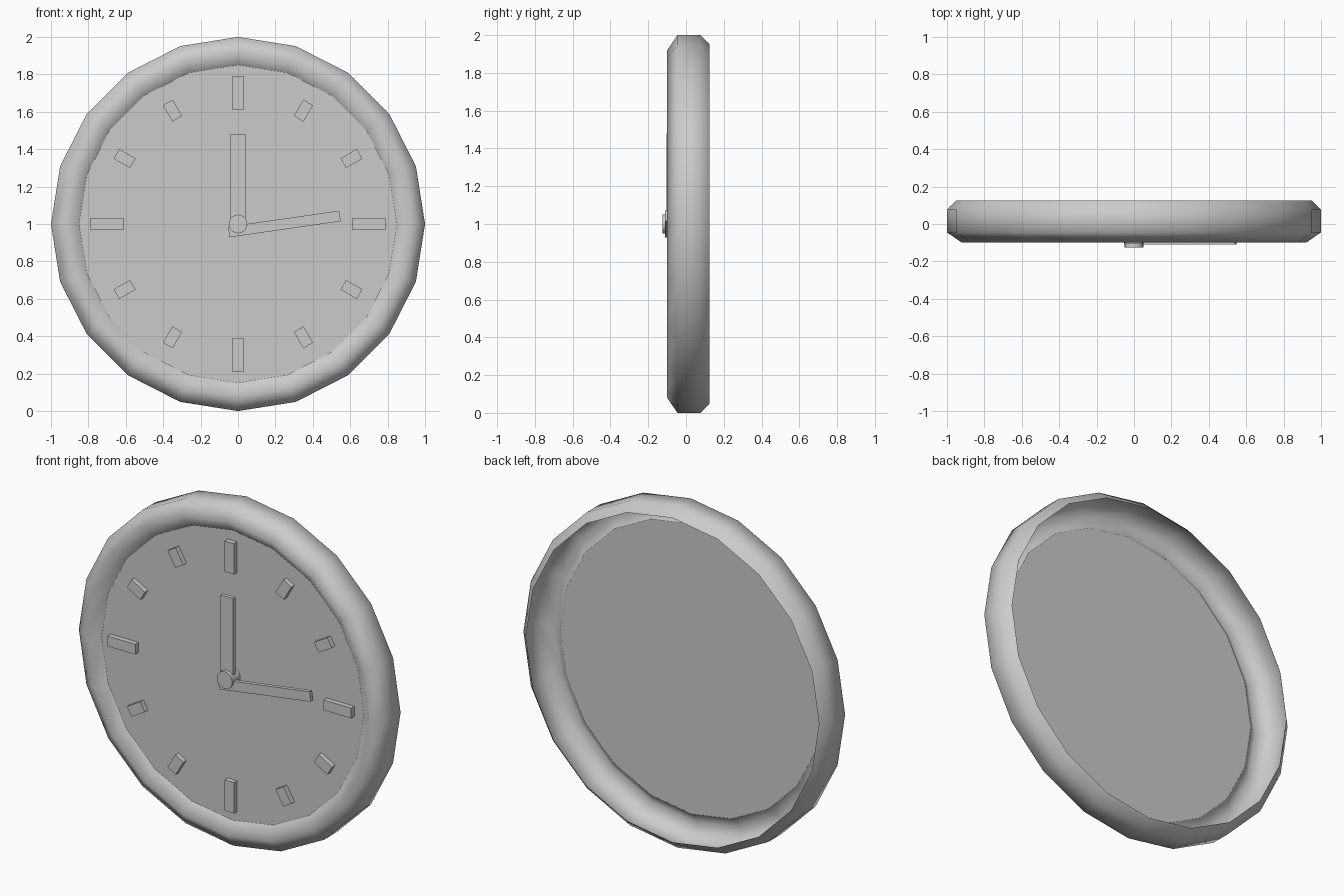
import bpy, bmesh, math
from mathutils import Matrix, Vector

if "Cube" in bpy.data.objects:
    bpy.data.objects.remove(bpy.data.objects["Cube"])

CENTRE = Vector((0, 0, 1))
SIDES = 20
grey = bpy.data.materials.new("light_grey")
grey.diffuse_color = (0.6, 0.6, 0.6, 1)
grey.use_nodes = True
grey.node_tree.nodes["Principled BSDF"].inputs["Base Color"].default_value = grey.diffuse_color


def finish(name, bm, smooth=False):
    me = bpy.data.meshes.new(name)
    for f in bm.faces:
        f.smooth = smooth
    bm.to_mesh(me)
    bm.free()
    me.materials.append(grey)
    ob = bpy.data.objects.new(name, me)
    bpy.context.collection.objects.link(ob)
    return ob


def bar(name, centre, length, width, y_front, y_back, angle):
    """Thin bar lying on the dial; angle is measured from +x towards +z."""
    bm = bmesh.new()
    m = (Matrix.Translation((centre[0], (y_front + y_back) / 2, centre[1]))
         @ Matrix.Rotation(-angle, 4, 'Y')
         @ Matrix.Diagonal((length, y_back - y_front, width, 1)))
    bmesh.ops.create_cube(bm, size=1, matrix=m)
    return finish(name, bm)


def ring(bm, r, y):
    return [bm.verts.new(CENTRE + Vector((r * math.cos(2 * math.pi * i / SIDES), y,
                                          r * math.sin(2 * math.pi * i / SIDES))))
            for i in range(SIDES)]


# Rim: open shell turned from a short profile (radius, y)
bm = bmesh.new()
profile = [(0.85, -0.05), (0.92, -0.1), (1, -0.045), (1, 0.077), (0.95, 0.125)]
rings = [ring(bm, r, y) for r, y in profile]
for a, b in zip(rings, rings[1:]):
    for i in range(SIDES):
        j = (i + 1) % SIDES
        bm.faces.new((a[i], a[j], b[j], b[i]))
bmesh.ops.recalc_face_normals(bm, faces=bm.faces)
bm.normal_update()
if sum(f.normal.dot(f.calc_center_median() - CENTRE) for f in bm.faces) < 0:
    bmesh.ops.reverse_faces(bm, faces=bm.faces)
finish("rim", bm, True)

# Dial plate, facing the front
bm = bmesh.new()
face = bm.faces.new(ring(bm, 0.85, -0.05))
bm.normal_update()
if face.normal.y > 0:
    face.normal_flip()
finish("dial", bm)

# Hour marks: long at the quarters, short between
for h in range(12):
    a = math.radians(30 * h)
    bar(f"hour_mark_{h + 1}", (0.7 * math.cos(a), 1 + 0.7 * math.sin(a)),
        0.18 if h % 3 == 0 else 0.1, 0.06, -0.08, -0.05, a)

# Hands
bar("upright_hand", (0, 1.24), 0.48, 0.08, -0.103, -0.08, math.pi / 2)
bar("side_hand", (0.248, 1.0), 0.6, 0.057, -0.11, -0.087, math.radians(8.2))

# Hub pin
bm = bmesh.new()
bmesh.ops.create_cone(bm, cap_ends=True, segments=20, radius1=0.05, radius2=0.05, depth=0.075,
                      matrix=Matrix.Translation((0, -0.0875, 1)) @ Matrix.Rotation(math.pi / 2, 4, 'X'))
hub = finish("hub", bm)
bpy.context.view_layer.objects.active = hub
hub.select_set(True)
bpy.ops.object.shade_smooth_by_angle(angle=math.radians(35))
